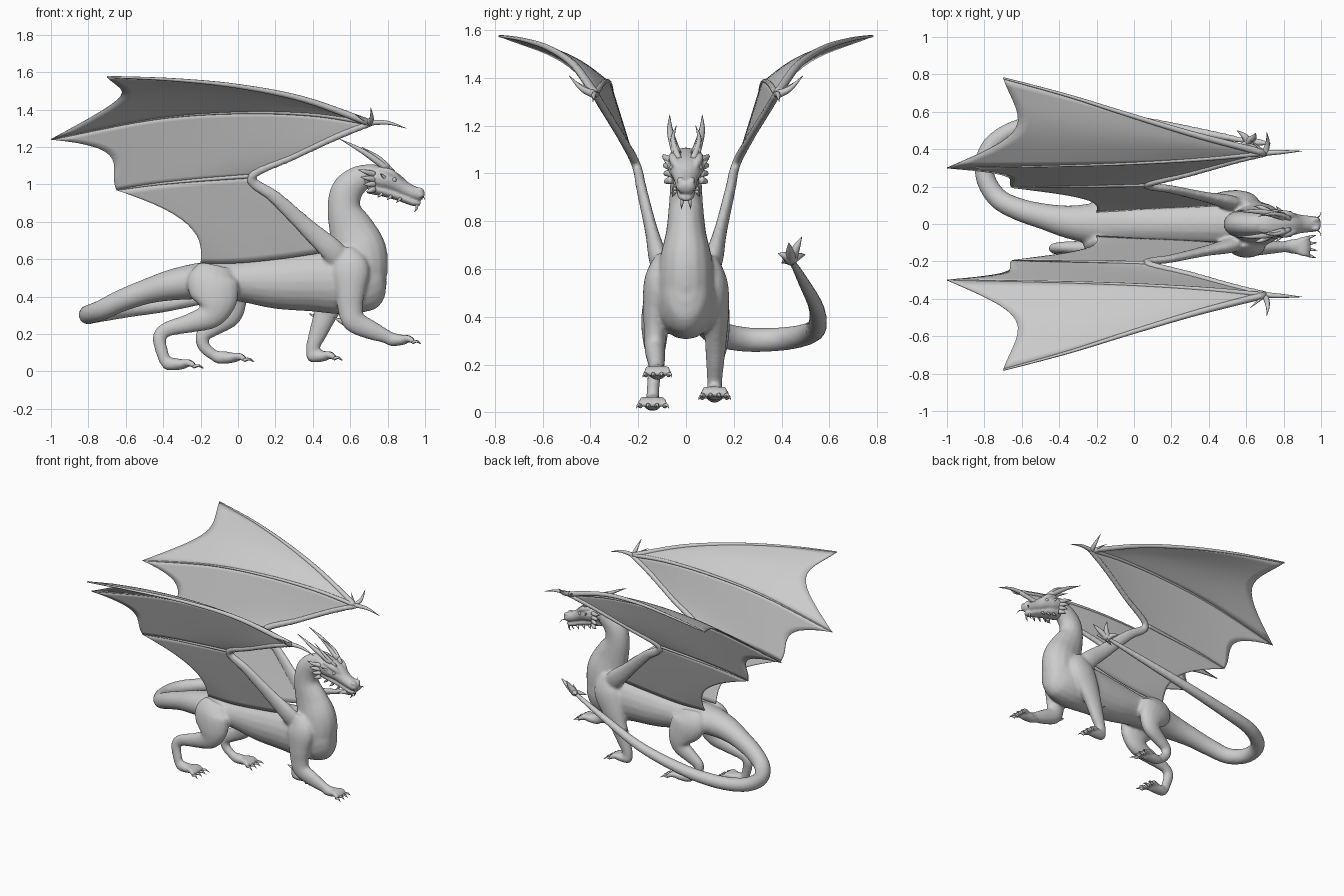
import bpy
import bmesh
import math
from mathutils import Vector

cube = bpy.data.objects.get("Cube")
if cube:
    bpy.data.objects.remove(cube, do_unlink=True)

AXIS_X, AXIS_Y, AXIS_Z = Vector((1, 0, 0)), Vector((0, 1, 0)), Vector((0, 0, 1))

grey = bpy.data.materials.new("stone_grey")
grey.use_nodes = True
grey.diffuse_color = (0.6, 0.6, 0.6, 1)
grey.node_tree.nodes["Principled BSDF"].inputs["Base Color"].default_value = grey.diffuse_color


def spline(points, steps=6):
    """Catmull-Rom resampling; radii are interpolated along with positions."""
    result, last = [], len(points) - 1
    for i in range(last):
        quad = (points[max(i - 1, 0)], points[i], points[i + 1], points[min(i + 2, last)])
        for k in range(steps):
            t = k / steps
            result.append([b + t * (c - a) / 2 + t * t * (a - 2.5 * b + 2 * c - d / 2)
                           + t ** 3 * (3 * b - a - 3 * c + d) / 2
                           for a, b, c, d in zip(*quad)])
    result.append(list(points[-1]))
    return result


def loft(bm, points, reference, sides=16, steps=6):
    """Closed oval tube; each point is x, y, z, radius along reference, other radius."""
    path = spline(points, steps)
    centres = [Vector(p[:3]) for p in path]
    rings = []
    for i, p in enumerate(path):
        tangent = centres[min(i + 1, len(path) - 1)] - centres[max(i - 1, 0)]
        across = tangent.cross(reference).normalized()
        upward = across.cross(tangent).normalized()
        ring = []
        for k in range(sides):
            angle = math.tau * k / sides
            offset = upward * math.cos(angle) * p[3] + across * math.sin(angle) * p[4]
            ring.append(bm.verts.new(centres[i] + offset))
        rings.append(ring)
    for lower, upper in zip(rings, rings[1:]):
        for k in range(sides):
            n = (k + 1) % sides
            bm.faces.new((lower[k], lower[n], upper[n], upper[k]))
    bm.faces.new(rings[0])
    bm.faces.new(rings[-1])


def spike(bm, base, tip, radius, bend=(0, 0, 0)):
    """Curved tapering horn, claw or thorn."""
    base, tip = Vector(base), Vector(tip)
    middle = (base + tip) / 2 + Vector(bend)
    direction = (tip - base).normalized()
    reference = min((AXIS_X, AXIS_Y, AXIS_Z), key=lambda axis: abs(axis.dot(direction)))
    loft(bm, [(*base, radius, radius), (*middle, radius * 0.65, radius * 0.65),
              (*tip, radius * 0.05, radius * 0.05)], reference, sides=8, steps=4)


def finish(bm, name, voxel=0, relax=0):
    bmesh.ops.recalc_face_normals(bm, faces=bm.faces)
    mesh = bpy.data.meshes.new(name)
    bm.to_mesh(mesh)
    bm.free()
    mesh.materials.append(grey)
    mesh.shade_smooth()
    obj = bpy.data.objects.new(name, mesh)
    bpy.context.collection.objects.link(obj)
    if voxel:
        blend = obj.modifiers.new("blend", 'REMESH')
        blend.mode, blend.voxel_size, blend.use_smooth_shade = 'VOXEL', voxel, True
        smooth = obj.modifiers.new("relax", 'SMOOTH')
        smooth.factor, smooth.iterations = 0.5, relax
    return obj


def foot(skin, claws, x, y, z, scale=1.0):
    """Palm with four spread toes, each ending in a claw."""
    loft(skin, [(x - .03, y, z, .025, .024), (x, y, z, .035, .034),
                (x + .06 * scale, y, z - .002, .03, .042),
                (x + .1 * scale, y, z - .008, .016, .036)], AXIS_Z)
    for spread in (-0.33, -0.11, 0.11, 0.33):
        ahead = Vector((math.cos(spread), math.sin(spread), 0)) * scale
        root = Vector((x + .05 * scale, y + spread * .07, z))
        knuckle = root + ahead * .055 + AXIS_Z * .008
        end = root + ahead * .095 - AXIS_Z * .014
        loft(skin, [(*root, .018, .016), (*knuckle, .019, .015), (*end, .014, .012)], AXIS_Z)
        spike(claws, end - ahead * .01, end + ahead * .045 - AXIS_Z * .01, .01, (0, 0, .01))


# Torso running into the long curled tail
body = bmesh.new()
loft(body, [(.785, 0, .535, .07, .045), (.755, 0, .53, .14, .085), (.69, 0, .515, .185, .115),
            (.58, 0, .485, .18, .14), (.4, 0, .485, .165, .14), (.2, 0, .48, .145, .13),
            (0, 0, .485, .11, .115), (-.18, 0, .485, .1, .115), (-.34, .01, .465, .085, .09),
            (-.48, .04, .43, .068, .07), (-.62, .08, .38, .06, .06),
            (-.73, .14, .328, .055, .055), (-.795, .25, .305, .052, .052),
            (-.79, .37, .305, .05, .05), (-.72, .46, .315, .048, .048),
            (-.58, .525, .335, .045, .045), (-.35, .55, .365, .04, .04),
            (0, .545, .44, .033, .033), (.35, .49, .55, .024, .024),
            (.62, .44, .64, .014, .014)], AXIS_Z, sides=20)

# Neck curving up to the skull and swelling into the breast
loft(body, [(.74, 0, 1.04, .05, .05), (.66, 0, 1.035, .06, .07), (.585, 0, .97, .066, .085),
            (.567, 0, .87, .072, .09), (.61, 0, .75, .085, .125), (.655, 0, .64, .11, .14),
            (.67, 0, .53, .115, .13), (.66, 0, .45, .1, .11)], AXIS_Y)

# Forelegs: the right one reaches forward, the left one stands
claws = bmesh.new()
loft(body, [(.57, -.08, .64, .05, .06), (.6, -.12, .55, .055, .1), (.6, -.13, .43, .05, .08),
            (.6, -.13, .34, .046, .068), (.62, -.13, .27, .044, .062),
            (.71, -.125, .222, .038, .052), (.8, -.122, .185, .03, .036),
            (.84, -.12, .172, .027, .03)], AXIS_Y)
foot(body, claws, .82, -.12, .17, .85)
loft(body, [(.57, .08, .64, .05, .06), (.57, .12, .54, .055, .1), (.52, .13, .42, .05, .085),
            (.47, .125, .31, .046, .064), (.43, .122, .21, .038, .05),
            (.4, .12, .13, .032, .037), (.4, .12, .08, .03, .035)], AXIS_Y)
foot(body, claws, .4, .12, .083, .85)

# Hind legs in mid stride
loft(body, [(-.12, -.08, .56, .035, .09), (-.135, -.112, .48, .06, .137),
            (-.12, -.128, .38, .06, .118), (-.15, -.13, .3, .05, .075),
            (-.26, -.128, .258, .04, .052), (-.38, -.125, .225, .031, .04),
            (-.42, -.13, .18, .029, .037), (-.405, -.138, .1, .027, .033),
            (-.385, -.14, .045, .028, .032)], AXIS_Y)
foot(body, claws, -.37, -.14, .04)
loft(body, [(-.1, .08, .56, .035, .08), (-.1, .112, .48, .06, .13),
            (-.05, .128, .38, .056, .1), (-.05, .13, .3, .048, .068),
            (-.13, .125, .238, .038, .05), (-.19, .12, .19, .031, .038),
            (-.18, .12, .13, .027, .033), (-.12, .12, .08, .027, .03)], AXIS_Y)
foot(body, claws, -.1, .12, .075)


# Wings: arm, fingers and scalloped skin between them
def rib_at(rib, u):
    place = u * (len(rib) - 1)
    i = min(int(place), len(rib) - 2)
    return rib[i].lerp(rib[i + 1], place - i)


def membrane(bm, first, second, notch, billow, columns=28, rows=14):
    grid = []
    for r in range(rows + 1):
        v = r / rows
        arch = math.sin(math.pi * v)
        reach = 1 - notch * max(arch, 0) ** 0.8
        grid.append([bm.verts.new(rib_at(first, reach * c / columns)
                                  .lerp(rib_at(second, reach * c / columns), v)
                                  + AXIS_Z * billow * arch * c / columns)
                     for c in range(columns + 1)])
    for upper, lower in zip(grid, grid[1:]):
        for c in range(columns):
            bm.faces.new((upper[c], upper[c + 1], lower[c + 1], lower[c]))


LEADING = [(.7, .38, 1.33), (.35, .47, 1.455), (0, .575, 1.525), (-.35, .685, 1.56), (-.7, .78, 1.575)]
MIDDLE = [(.7, .38, 1.33), (.4, .35, 1.375), (0, .325, 1.385), (-.45, .31, 1.35), (-1, .3, 1.24)]
INNER = [(.06, .21, 1.045), (-.2, .205, 1.025), (-.45, .2, 1), (-.65, .195, .97)]
FLANK = [(.48, .1, .64), (.25, .085, .605), (0, .075, .58), (-.2, .065, .58)]

for side, label in ((-1, "right"), (1, "left")):
    ribs = [[Vector((x, y * side, z)) for x, y, z in spline(line)]
            for line in (LEADING, MIDDLE, INNER, FLANK)]
    skin = bmesh.new()
    for first, second, notch, billow in zip(ribs, ribs[1:], (.135, .125, .27), (.035, 0, 0)):
        membrane(skin, first, second, notch, billow)
    wing = finish(skin, label + "_wing_membrane")
    thick = wing.modifiers.new("thickness", 'SOLIDIFY')
    thick.thickness, thick.offset = 0.006, 0

    bones = bmesh.new()
    for rib, radius in zip(ribs[:3], (.015, .011, .01)):
        taper = [(*p, radius * (1.3 - i / len(rib)), radius * (1.3 - i / len(rib)))
                 for i, p in enumerate(rib)]
        loft(bones, taper, AXIS_Z, sides=8, steps=1)
    wrist = Vector((.7, .38 * side, 1.33))
    spike(bones, wrist, (.9, .39 * side, 1.3), .016, (0, 0, .015))
    spike(bones, wrist, (.71, .49 * side, 1.41), .018, (.01, 0, -.015))
    spike(bones, wrist, (.62, .45 * side, 1.38), .01)
    finish(bones, label + "_wing_fingers")

    loft(body, [(.56, .08 * side, .55, .04, .06), (.51, .115 * side, .64, .04, .065),
                (.38, .145 * side, .76, .027, .05), (.2, .185 * side, .93, .022, .036),
                (.07, .21 * side, 1.04, .02, .026), (.3, .27 * side, 1.15, .018, .02),
                (.55, .34 * side, 1.265, .018, .02), (.72, .38 * side, 1.33, .018, .018)], AXIS_Y)

finish(body, "body", voxel=0.0105, relax=6)

# Skull, brow and lower jaw
head = bmesh.new()
loft(head, [(.64, 0, 1.04, .05, .045), (.7, 0, 1.045, .064, .072), (.77, 0, 1.03, .064, .078),
            (.83, 0, 1.01, .056, .066), (.89, 0, .975, .042, .05), (.95, 0, .95, .036, .043),
            (.985, 0, .943, .028, .036), (.996, 0, .94, .012, .018)], AXIS_Z)
loft(head, [(.7, 0, .99, .04, .055), (.78, 0, .965, .03, .055), (.86, 0, .936, .024, .042),
            (.94, 0, .904, .02, .034), (.975, 0, .898, .01, .018)], AXIS_Z)
for side in (-1, 1):
    loft(head, [(.75, .05 * side, 1.08, .016, .016), (.82, .052 * side, 1.06, .02, .02),
                (.88, .03 * side, 1.012, .01, .01)], AXIS_Z)
    loft(head, [(.95, .022 * side, .975, .01, .01), (.975, .024 * side, .97, .014, .014),
                (.99, .02 * side, .958, .008, .008)], AXIS_Z)
finish(head, "head", voxel=0.006, relax=3)

# Horns, ear frills, cheek thorns, whiskers and eyes
horns, eyes = bmesh.new(), bmesh.new()
for side in (-1, 1):
    spike(horns, (.8, .04 * side, 1.085), (.54, .068 * side, 1.245), .021, (0, .012 * side, .01))
    spike(horns, (.83, .03 * side, 1.06), (.66, .04 * side, 1.2), .015, (.01, .02 * side, .012))
    for n in range(4):
        spike(horns, (.725, .06 * side, 1.055 - n * .027),
              (.64 + n * .015, (.095 - n * .004) * side, 1.08 - n * .04), .018, (0, .01 * side, 0))
    spike(horns, (.79, .06 * side, 1.03), (.76, .095 * side, 1.06), .012)
    for n in range(3):
        spike(horns, (.77 + n * .05, .045 * side, .95 - n * .012),
              (.745 + n * .05, .058 * side, .93 - n * .014), .009)
    spike(horns, (.97, .025 * side, .93), (1, .07 * side, .91), .004, (.01, 0, .01))
    spike(horns, (.955, .015 * side, .895), (.94, .02 * side, .85), .009, (.008, 0, 0))
    ball = bmesh.ops.create_uvsphere(eyes, u_segments=12, v_segments=8, radius=.013)
    bmesh.ops.translate(eyes, verts=ball["verts"], vec=(.835, .056 * side, 1.025))
finish(horns, "horns_and_thorns")
finish(eyes, "eyes")

# Elbow and hock spurs join the claws
for side, x, z in ((-1, .57, .26), (1, .44, .28)):
    spike(claws, (x, .13 * side, z), (x - .06, .145 * side, z + .03), .016)
finish(claws, "claws_and_spurs")

# Barbed tail tip
barbs = bmesh.new()
for tip in ((.73, .43, .71), (.65, .485, .735), (.66, .385, .665), (.55, .5, .66), (.54, .4, .625)):
    spike(barbs, (.61, .44, .637), tip, .024, (.01, 0, .005))
finish(barbs, "tail_barbs")
